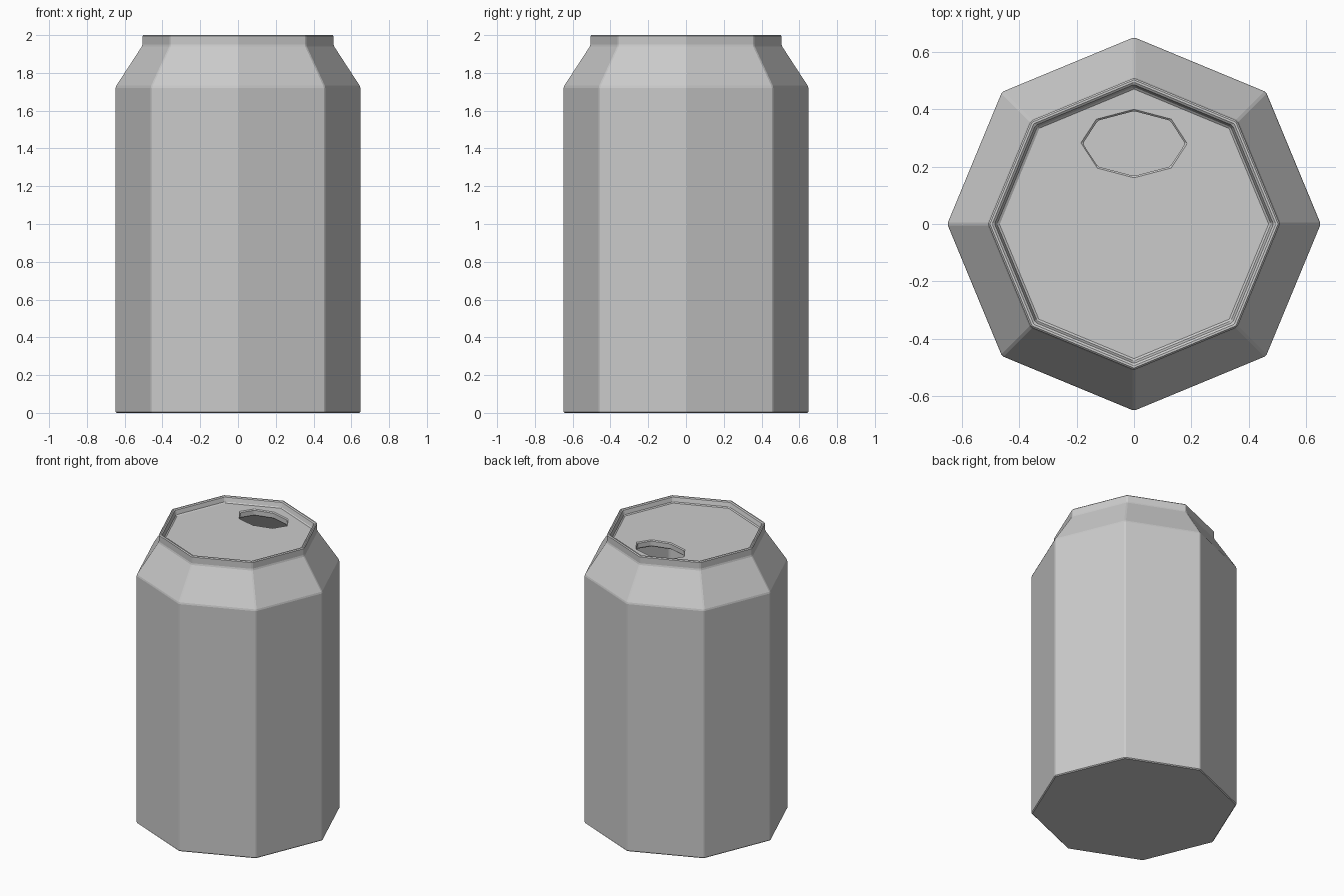
import bpy, bmesh
from math import cos, sin, pi

if "Cube" in bpy.data.objects:
    bpy.data.objects.remove(bpy.data.objects["Cube"])

SIDES = 8


def ring(bm, r, z, cx=0.0, cy=0.0, ry=None):
    ry = r if ry is None else ry
    return [bm.verts.new((cx + r * cos(2 * pi * i / SIDES),
                          cy + ry * sin(2 * pi * i / SIDES), z)) for i in range(SIDES)]


def add_shell(bm, rings):
    # closed surface through a stack of rings, capped at both ends
    for a, b in zip(rings, rings[1:]):
        for i in range(SIDES):
            j = (i + 1) % SIDES
            bm.faces.new((a[i], a[j], b[j], b[i]))
    bm.faces.new(rings[0][::-1])
    bm.faces.new(rings[-1])


def make_object(name, bm):
    mesh = bpy.data.meshes.new(name)
    bm.to_mesh(mesh)
    bm.free()
    obj = bpy.data.objects.new(name, mesh)
    bpy.context.collection.objects.link(obj)
    return obj


# Can: outer skin with shoulder, raised rim and sunken lid
bm = bmesh.new()
outer = [(0.65, 0), (0.65, 1.727), (0.508, 1.945), (0.508, 2.0),
         (0.487, 2.0), (0.475, 1.96)]
add_shell(bm, [ring(bm, r, z) for r, z in outer])

# Hollow inside, faces turned inward
first_inner = len(bm.faces)
inner = [(0.605, 0.045), (0.605, 1.71), (0.465, 1.915)]
add_shell(bm, [ring(bm, r, z) for r, z in inner])
bm.faces.ensure_lookup_table()
bmesh.ops.reverse_faces(bm, faces=bm.faces[first_inner:])
can = make_object("drink_can", bm)

# Drinking opening cut through the lid
bm = bmesh.new()
add_shell(bm, [ring(bm, 0.178, z, cy=0.28, ry=0.113) for z in (1.85, 2.1)])
cutter = make_object("opening_cutter", bm)
cutter.hide_render = True
cutter.hide_set(True)

cut = can.modifiers.new("opening", 'BOOLEAN')
cut.operation = 'DIFFERENCE'
cut.solver = 'EXACT'
cut.object = cutter

# Slightly softened edges
bevel = can.modifiers.new("edge_bevel", 'BEVEL')
bevel.width = 0.006
bevel.segments = 1
bevel.limit_method = 'ANGLE'
bevel.angle_limit = 0.4
